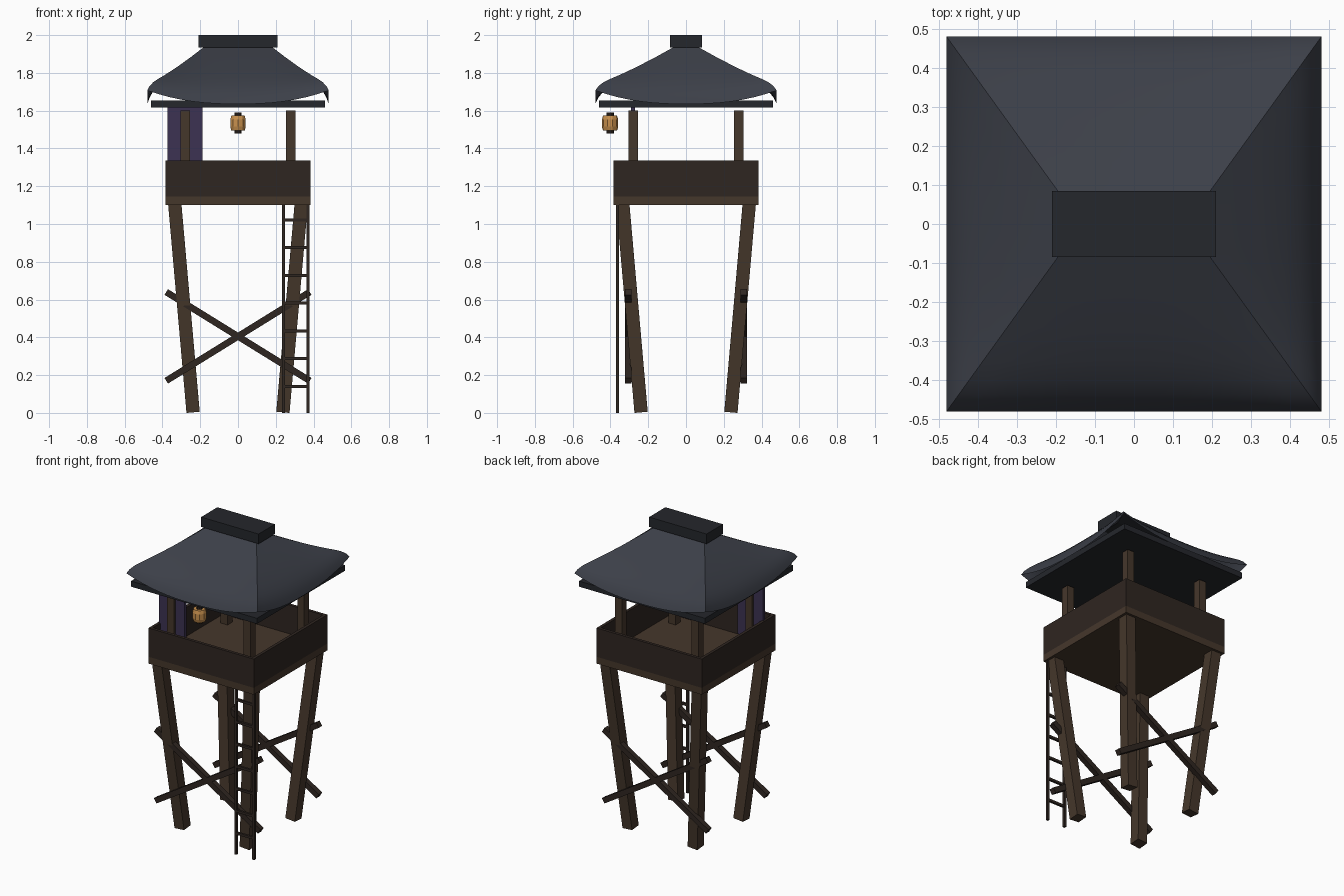
import bpy, bmesh, math
from mathutils import Vector

if "Cube" in bpy.data.objects:
    bpy.data.objects.remove(bpy.data.objects["Cube"])


def mat(name, rgb):
    m = bpy.data.materials.new(name)
    m.diffuse_color = (*rgb, 1)
    m.use_nodes = True
    m.node_tree.nodes["Principled BSDF"].inputs["Base Color"].default_value = m.diffuse_color
    return m


WOOD = mat("wood", (0.06, 0.038, 0.024))
DARK = mat("dark_wood", (0.028, 0.019, 0.015))
TILE = mat("roof_tile", (0.045, 0.05, 0.065))
RIDGE = mat("ridge_tile", (0.018, 0.02, 0.025))
CLOTH = mat("cloth", (0.045, 0.032, 0.085))
PAPER = mat("paper", (0.58, 0.28, 0.075))


def finish(name, bm, m):
    bmesh.ops.recalc_face_normals(bm, faces=bm.faces)
    me = bpy.data.meshes.new(name)
    bm.to_mesh(me)
    bm.free()
    me.materials.append(m)
    ob = bpy.data.objects.new(name, me)
    bpy.context.collection.objects.link(ob)
    return ob


def box(name, centre, size, m):
    bm = bmesh.new()
    bmesh.ops.create_cube(bm, size=1)
    bmesh.ops.scale(bm, vec=size, verts=bm.verts)
    ob = finish(name, bm, m)
    ob.location = centre
    return ob


def beam(name, a, b, w, d, m):
    """Square-ended timber running from a to b."""
    a, b = Vector(a), Vector(b)
    ob = box(name, (a + b) / 2, (w, d, (b - a).length), m)
    ob.rotation_mode = 'QUATERNION'
    ob.rotation_quaternion = Vector((0, 0, 1)).rotation_difference(b - a)
    return ob


# Splayed legs and roof posts
for sx in (-1, 1):
    for sy in (-1, 1):
        beam("leg", (sx * .238, sy * .238, .006), (sx * .336, sy * .336, 1.12), .07, .07, WOOD)
        box("roof_post", (sx * .28, sy * .28, 1.3725), (.05, .05, .455), WOOD)

# Crossed braces, front and back
for y in (-.305, .305):
    for s in (-1, 1):
        beam("cross_brace", (-.38 * s, y, .64), (.38 * s, y, .17), .035, .035, DARK)

# Platform and parapet walls
box("platform", (0, 0, 1.1225), (.77, .77, .045), WOOD)
for s in (-1, 1):
    box("parapet_long", (0, s * .375, 1.24), (.77, .02, .19), DARK)
    box("parapet_side", (s * .375, 0, 1.24), (.02, .73, .19), DARK)

# Ladder
for x in (.24, .37):
    box("ladder_rail", (x, -.362, .55), (.016, .016, 1.1), DARK)
for i in range(7):
    box("ladder_rung", (.305, -.362, .14 + i * .147), (.13, .014, .016), DARK)

# Curtain hung on the front left post
box("curtain", (-.281, -.28, 1.41), (.185, .02, .42), CLOTH)

# Eave slab and ridge cap
box("eave_slab", (0, 0, 1.635), (.92, .92, .037), RIDGE)
box("ridge_cap", (0, 0, 1.9675), (.42, .17, .065), RIDGE)

# Curved hip roof with lifted corners
PROFILE = [(0, 1.945), (.25, 1.885), (.5, 1.825), (.7, 1.772), (.82, 1.735),
           (.9, 1.703), (.96, 1.67), (1, 1.635)]
N = 16
bm = bmesh.new()
for side in range(4):
    rows = []
    for t, z in PROFILE:
        hx, hy = .17 + .31 * t, .05 + .43 * t
        row = []
        for i in range(N + 1):
            s = -1 + 2 * i / N
            h = z + .072 * abs(s) ** 2.4 * t ** 4
            x, y = [(s * hx, -hy), (hx, s * hy), (-s * hx, hy), (-hx, -s * hy)][side]
            row.append(bm.verts.new((x, y, h)))
        rows.append(row)
    for r0, r1 in zip(rows, rows[1:]):
        for i in range(N):
            bm.faces.new((r0[i], r1[i], r1[i + 1], r0[i + 1]))
bmesh.ops.remove_doubles(bm, verts=bm.verts, dist=1e-4)
roof = finish("roof", bm, TILE)
bpy.context.view_layer.objects.active = roof
roof.select_set(True)
bpy.ops.object.shade_smooth_by_angle(angle=math.radians(30))


# Hanging lantern: bulged paper body with dark caps
def lathe(name, profile, sides, m):
    bm = bmesh.new()
    rings = [[bm.verts.new((r * math.cos(2 * math.pi * (k + .5) / sides),
                            r * math.sin(2 * math.pi * (k + .5) / sides), z))
              for k in range(sides)] for r, z in profile]
    for a, b in zip(rings, rings[1:]):
        for k in range(sides):
            j = (k + 1) % sides
            bm.faces.new((a[k], a[j], b[j], b[k]))
    bm.faces.new(rings[0])
    bm.faces.new(rings[-1])
    ob = finish(name, bm, m)
    ob.location = (0, -.402, 0)


lathe("lantern_body", [(.037, 1.494), (.043, 1.515), (.043, 1.553), (.037, 1.574)], 10, PAPER)
lathe("lantern_top", [(.02, 1.57), (.02, 1.59)], 10, DARK)
lathe("lantern_base", [(.02, 1.48), (.02, 1.498)], 10, DARK)
